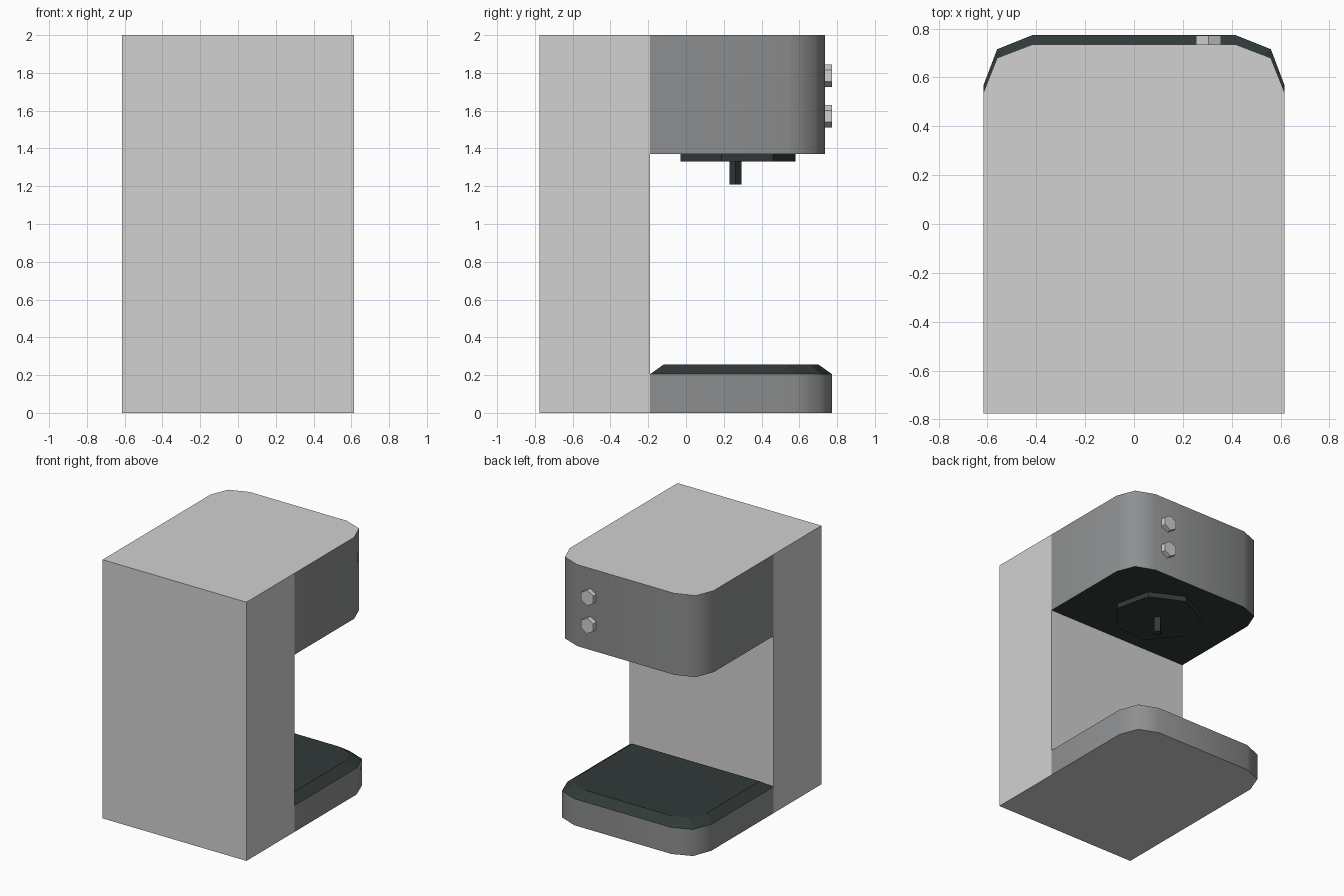
import bpy
import bmesh
import math
from mathutils import Vector

cube = bpy.data.objects.get("Cube")
if cube:
    bpy.data.objects.remove(cube, do_unlink=True)


def material(name, r, g, b):
    mat = bpy.data.materials.new(name)
    mat.use_nodes = True
    mat.diffuse_color = (r, g, b, 1)
    mat.node_tree.nodes["Principled BSDF"].inputs["Base Color"].default_value = (r, g, b, 1)
    return mat


LIGHT = material("light grey", 0.64, 0.64, 0.64)
MID = material("medium grey", 0.27, 0.275, 0.28)
DARK = material("dark green grey", 0.03, 0.042, 0.04)

WIDTH = 0.615    # half width of the machine
BACK = -0.775
WALL = -0.19     # face of the column that the head and base grow from


def loft(name, lower, upper, z0, z1, side, top=None, bottom=None, smooth=False):
    """Prism between two outlines, with a colour for sides, top and bottom."""
    bm = bmesh.new()
    low = [bm.verts.new((x, y, z0)) for x, y in lower]
    high = [bm.verts.new((x, y, z1)) for x, y in upper]
    bm.faces.new(low[::-1]).material_index = 2
    bm.faces.new(high).material_index = 1
    for i in range(len(low)):
        j = (i + 1) % len(low)
        bm.faces.new((low[i], low[j], high[j], high[i]))
    bmesh.ops.recalc_face_normals(bm, faces=bm.faces[:])
    mesh = bpy.data.meshes.new(name)
    bm.to_mesh(mesh)
    bm.free()
    for mat in (side, top or side, bottom or side):
        mesh.materials.append(mat)
    obj = bpy.data.objects.new(name, mesh)
    bpy.context.collection.objects.link(obj)
    if smooth:
        bpy.ops.object.select_all(action="DESELECT")
        obj.select_set(True)
        bpy.context.view_layer.objects.active = obj
        bpy.ops.object.shade_smooth_by_angle(angle=math.radians(55))
    return obj


def rounded_outline(depth):
    """Outline from the wall outwards, with two clipped corners."""
    half = [(WIDTH, 0), (WIDTH, 0.79), (0.56, 0.94), (0.415, 1)]
    right = [(x, WALL + t * depth) for x, t in half]
    return right + [(-x, y) for x, y in reversed(right)]


def polygon(sides, radius, cx, cy):
    """Regular polygon with one corner towards +y."""
    return [(cx + radius * math.sin(-a), cy + radius * math.cos(a))
            for a in (2 * math.pi * i / sides for i in range(sides))]


# Tall column
column = [(-WIDTH, BACK), (WIDTH, BACK), (WIDTH, WALL), (-WIDTH, WALL)]
loft("column", column, column, 0, 2, LIGHT)

# Overhanging head with a dark underside
head = rounded_outline(0.925)
loft("head", head, head, 1.37, 2, MID, LIGHT, DARK, smooth=True)

# Base and the sloped drip tray on it
base = rounded_outline(0.963)
loft("base", base, base, 0, 0.205, MID, DARK, LIGHT, smooth=True)
middle = WALL + 0.48
tray_top = [(x * 0.886, middle + (y - middle) * 0.854) for x, y in base]
loft("drip_tray", base, tray_top, 0.205, 0.255, DARK)

# Brew plate and spout under the head
plate = polygon(7, 0.321, 0, 0.26)
loft("brew_plate", plate, plate, 1.33, 1.37, DARK)
spout = polygon(4, 0.033, 0, 0.262)
loft("spout", spout, spout, 1.21, 1.33, DARK)

# Two six-sided buttons on the end of the head
hexagon = polygon(6, 0.06, 0, 0)
for label, z in (("upper", 1.785), ("lower", 1.57)):
    button = loft(label + "_button", hexagon, hexagon, 0, 0.04, LIGHT)
    button.rotation_euler.x = -math.pi / 2
    button.location = Vector((0.305, 0.732, z))
